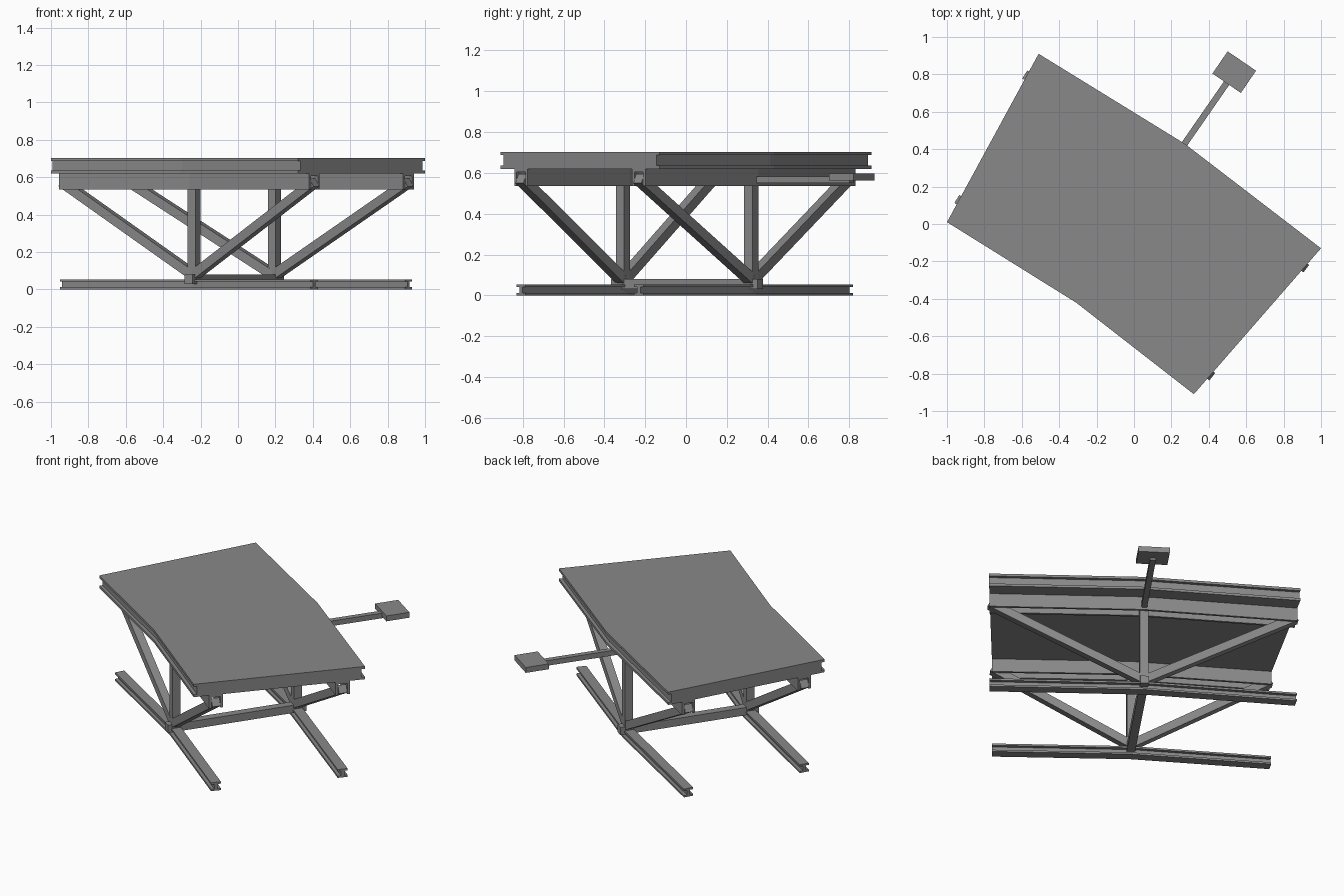
import bpy, bmesh
from mathutils import Vector

cube = bpy.data.objects.get("Cube")
if cube:
    bpy.data.objects.remove(cube)

# Single steel colour
steel = bpy.data.materials.new("grey_steel")
steel.use_nodes = True
steel.diffuse_color = (0.25, 0.25, 0.25, 1)
steel.node_tree.nodes["Principled BSDF"].inputs["Base Color"].default_value = (0.25, 0.25, 0.25, 1)

# Radial stations of the bent span: near edge point and far edge point
WIDTH = 1.03
STATIONS = [(Vector((-1, 0.01, 0)), Vector((-0.51, 0.91, 0))),
            (Vector((-0.31, -0.42, 0)), Vector((0.27, 0.43, 0))),
            (Vector((0.32, -0.91, 0)), Vector((1, -0.13, 0)))]
UP = Vector((0, 0, 1))


def at(i, s, z=0):
    """Point at station i, distance s across the span, height z."""
    near, far = STATIONS[i]
    return near.lerp(far, s / WIDTH) + UP * z


def make(name, verts, faces):
    mesh = bpy.data.meshes.new(name)
    mesh.from_pydata(verts, [], faces)
    bm = bmesh.new()
    bm.from_mesh(mesh)
    bmesh.ops.recalc_face_normals(bm, faces=bm.faces)
    bm.to_mesh(mesh)
    bm.free()
    mesh.materials.append(steel)
    obj = bpy.data.objects.new(name, mesh)
    bpy.context.collection.objects.link(obj)
    return obj


def sweep(name, profile):
    """Sweep an (across, z) profile through the stations, with end caps."""
    n = len(profile)
    verts = [at(i, s, z) for i in range(len(STATIONS)) for s, z in profile]
    faces = [(k * n + j, k * n + (j + 1) % n, (k + 1) * n + (j + 1) % n, (k + 1) * n + j)
             for k in range(len(STATIONS) - 1) for j in range(n)]
    faces += [tuple(range(n)), tuple(range(len(verts) - n, len(verts)))]
    return make(name, verts, faces)


def beam(name, start, end, side, width, depth):
    """Rectangular bar from start to end, its width lying along side."""
    d = (end - start).normalized()
    u = (side - d * side.dot(d)).normalized() * width / 2
    v = d.cross(u).normalized() * depth / 2
    verts = [p + a * u + b * v for p in (start, end)
             for a, b in ((-1, -1), (1, -1), (1, 1), (-1, 1))]
    faces = [(0, 1, 2, 3), (4, 5, 6, 7)] + [(j, (j + 1) % 4, (j + 1) % 4 + 4, j + 4) for j in range(4)]
    return make(name, verts, faces)


def i_section(a, b, z0, z1, flange, groove):
    """I-shaped outline: grooves run along both sides between the flanges."""
    left = [(a, z0), (a, z0 + flange), (a + groove, z0 + flange),
            (a + groove, z1 - flange), (a, z1 - flange), (a, z1)]
    return left + [(a + b - s, z) for s, z in reversed(left)]


def channel(c, half, z0, z1, wall):
    """Upside-down U outline."""
    h = half - wall
    return [(c - half, z0), (c - half, z1), (c + half, z1), (c + half, z0),
            (c + h, z0), (c + h, z1 - wall), (c - h, z1 - wall), (c - h, z0)]


# Deck slab
sweep("deck", i_section(0, WIDTH, 0.62, 0.703, 0.016, 0.02))

# Two matching trusses
radial = (STATIONS[1][1] - STATIONS[1][0]).normalized()
tangent = radial.cross(UP)
for label, s in (("front", 0.134), ("back", WIDTH - 0.134)):
    sweep(label + "_base_rail", i_section(s - 0.03, s + 0.03, 0, 0.054, 0.012, 0.02))
    sweep(label + "_girder", channel(s, 0.043, 0.535, 0.62, 0.015))
    beam(label + "_column", at(1, s, 0.05), at(1, s, 0.606), radial, 0.05, 0.05)
    for i, end in ((0, "right"), (2, "left")):
        foot, head = at(1, s, 0.075), at(i, s, 0.572)
        across = (head - foot).cross(UP)
        beam(f"{label}_{end}_brace", foot, head, across, 0.05, 0.05)

# Cross tie between the column feet
beam("cross_tie", at(1, 0.08, 0.055), at(1, WIDTH - 0.08, 0.055), tangent, 0.05, 0.05)

# Outrigger arm and its plate
plate_mid = Vector((0.536, 0.812, 0.58))
beam("outrigger_arm", at(1, WIDTH - 0.13, 0.566), plate_mid - UP * 0.014, tangent, 0.034, 0.033)
beam("outrigger_plate", plate_mid - radial * 0.072, plate_mid + radial * 0.072, tangent, 0.184, 0.035)
